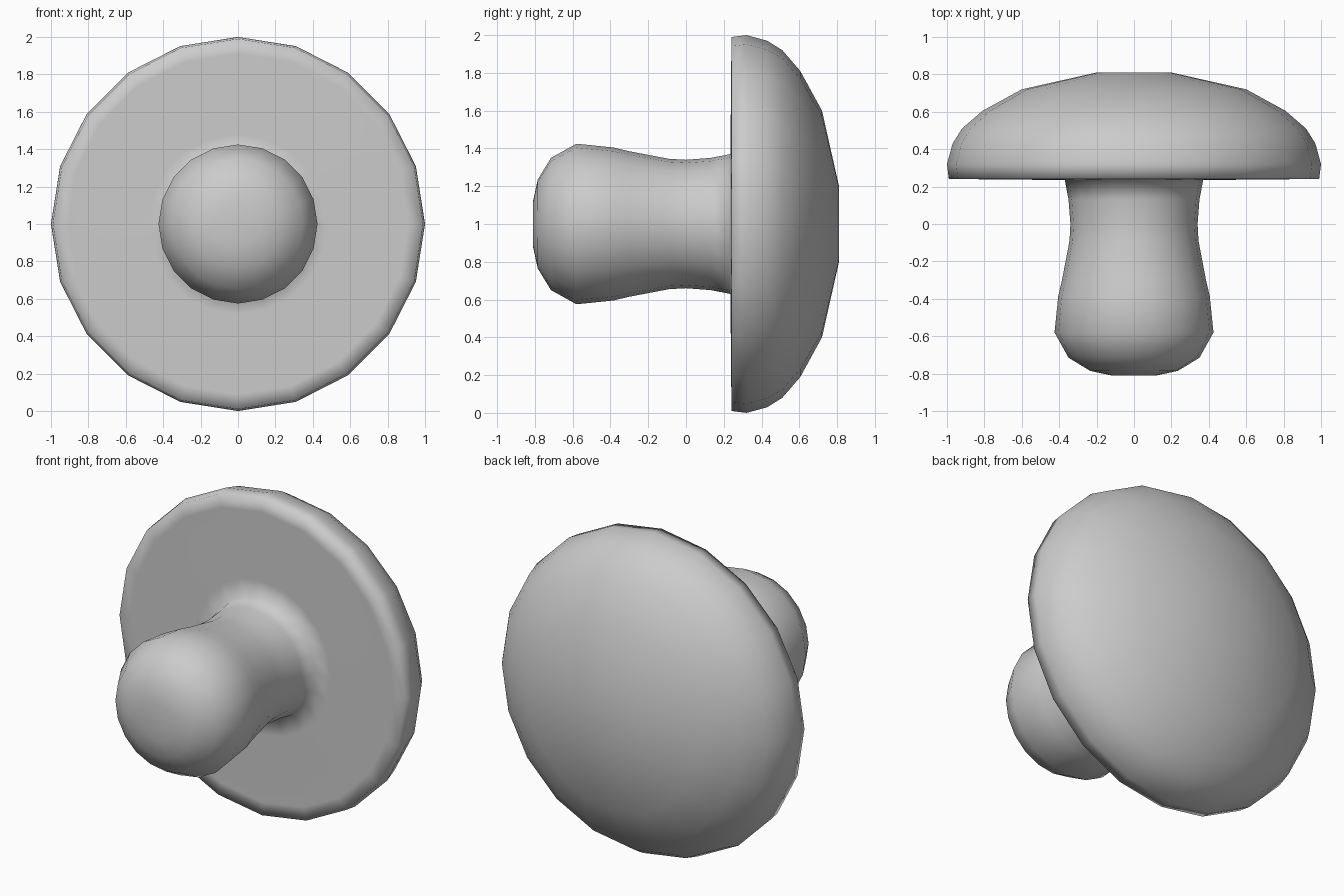
import bpy, bmesh, math

if "Cube" in bpy.data.objects:
    bpy.data.objects.remove(bpy.data.objects["Cube"])

SIDES = 20

# Profile as (radius, y), from the stem tip round to the crown of the cap
stem = [(0.0, -0.81), (0.12, -0.81), (0.235, -0.785), (0.35, -0.715),
        (0.425, -0.58), (0.405, -0.385), (0.385, -0.30), (0.345, -0.09),
        (0.34, 0.0), (0.35, 0.13)]
underside = [(0.37, 0.235), (0.48, 0.236), (0.70, 0.238), (0.91, 0.24)]
cap = [(0.99, 0.24), (1.0, 0.32), (0.97, 0.43), (0.92, 0.51), (0.81, 0.605),
       (0.60, 0.72), (0.20, 0.81), (0.0, 0.81)]


def lathe(name, profile):
    """Turn a profile about the y axis at z = 1, with closed poles."""
    bm = bmesh.new()
    rings = []
    for r, y in profile:
        n = SIDES if r > 0 else 1
        rings.append([bm.verts.new((r * math.sin(math.tau * i / SIDES), y,
                                    1 + r * math.cos(math.tau * i / SIDES)))
                      for i in range(n)])
    for a, b in zip(rings, rings[1:]):
        for i in range(SIDES):
            j = (i + 1) % SIDES
            quad = [a[i % len(a)], a[j % len(a)], b[j % len(b)], b[i % len(b)]]
            bm.faces.new(list(dict.fromkeys(quad)))
    bmesh.ops.recalc_face_normals(bm, faces=bm.faces)
    for f in bm.faces:
        f.smooth = True
    mesh = bpy.data.meshes.new(name)
    bm.to_mesh(mesh)
    bm.free()
    obj = bpy.data.objects.new(name, mesh)
    bpy.context.collection.objects.link(obj)
    return obj


# Stem and cap are one continuous smooth surface
lathe("mushroom", stem + underside + cap)
